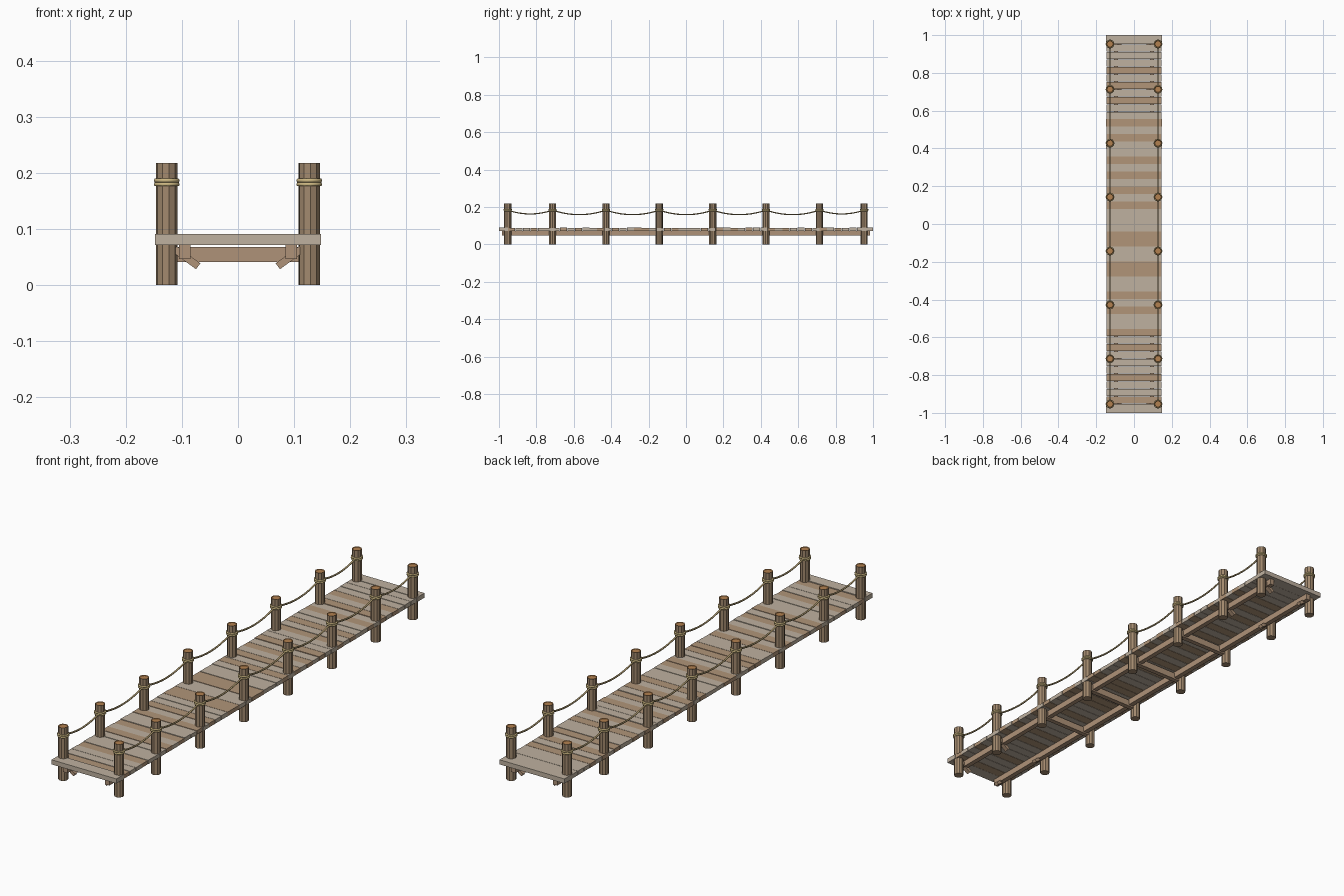
import bpy, bmesh, math, random
from mathutils import Matrix

if "Cube" in bpy.data.objects:
    bpy.data.objects.remove(bpy.data.objects["Cube"])

random.seed(4)


def material(name, rgb):
    m = bpy.data.materials.new(name)
    m.diffuse_color = (*rgb, 1)
    m.use_nodes = True
    m.node_tree.nodes["Principled BSDF"].inputs["Base Color"].default_value = m.diffuse_color
    return m


GREY = material("weathered grey wood", (0.52, 0.44, 0.35))
TAN = material("tan wood", (0.44, 0.30, 0.19))
BEAM = material("beam wood", (0.43, 0.29, 0.19))
POST = material("post wood", (0.36, 0.25, 0.155))
CUT = material("cut end grain", (0.45, 0.22, 0.08))
ROPE = material("rope", (0.38, 0.29, 0.14))
BIND = material("rope binding", (0.60, 0.47, 0.22))


def finish(name, bm, mats):
    me = bpy.data.meshes.new(name)
    bm.normal_update()
    bm.to_mesh(me)
    bm.free()
    for m in mats:
        me.materials.append(m)
    ob = bpy.data.objects.new(name, me)
    bpy.context.collection.objects.link(ob)
    return ob


def box(name, centre, size, mat, tilt=0):
    bm = bmesh.new()
    bmesh.ops.create_cube(bm, size=1, matrix=Matrix.Translation(centre)
                          @ Matrix.Rotation(tilt, 4, 'Y') @ Matrix.Diagonal((*size, 1)))
    return finish(name, bm, [mat])


def tube(name, points, radius, mat, cyclic=False):
    cu = bpy.data.curves.new(name, 'CURVE')
    cu.dimensions = '3D'
    cu.bevel_depth = radius
    cu.bevel_resolution = 1
    cu.use_fill_caps = True
    sp = cu.splines.new('POLY')
    sp.points.add(len(points) - 1)
    for p, co in zip(sp.points, points):
        p.co = (*co, 1)
    sp.use_cyclic_u = cyclic
    cu.materials.append(mat)
    ob = bpy.data.objects.new(name, cu)
    bpy.context.collection.objects.link(ob)
    return ob


POST_X, POST_TOP, POST_R = 0.127, 0.218, 0.019
POST_Y = [-0.953, -0.713, -0.428, -0.143, 0.143, 0.428, 0.713, 0.953]
ROPE_Z = 0.183


def post(x, y):
    # ten-sided log with a recessed end-grain top
    bm = bmesh.new()
    bmesh.ops.create_cone(bm, cap_ends=True, segments=10, radius1=POST_R, radius2=POST_R,
                          depth=POST_TOP, matrix=Matrix.Translation((x, y, POST_TOP / 2))
                          @ Matrix.Rotation(random.random(), 4, 'Z'))
    bm.normal_update()
    top = [f for f in bm.faces if f.normal.z > 0.9]
    for thickness, drop in ((0.003, 0.002), (0.007, 0.0)):
        bmesh.ops.inset_region(bm, faces=top, thickness=thickness)
        for v in {v for f in top for v in f.verts}:
            v.co.z -= drop
    bm.normal_update()
    for f in bm.faces:
        f.material_index = int(f.normal.z > 0.5)
    finish("post", bm, [POST, CUT])

    # two rope turns around the post
    for z in (0.1795, 0.1865):
        ring = [(x + 0.0195 * math.cos(a), y + 0.0195 * math.sin(a), z)
                for a in (i * math.tau / 14 for i in range(14))]
        tube("rope_binding", ring, 0.0037, BIND, True)


# posts, handrail ropes, stringers and braces, on both sides
for s in (-1, 1):
    for y in POST_Y:
        post(s * POST_X, y)
    for y in (POST_Y[0], POST_Y[1], POST_Y[-2], POST_Y[-1]):
        box("knee_brace", (s * 0.092, y, 0.049), (0.052, 0.018, 0.013), BEAM, -s * math.radians(36))
    for a, b in zip(POST_Y, POST_Y[1:]):
        sag = 0.024 * (b - a) / 0.285
        pts = []
        for i in range(13):
            t = i / 12
            pts.append((s * POST_X, a + (b - a) * t, ROPE_Z - sag * 4 * t * (1 - t)))
        tube("handrail_rope", pts, 0.0036, ROPE)
    box("stringer", (s * 0.095, 0, 0.0595), (0.020, 1.97, 0.025), BEAM)

# cross beams between the middle posts
for y in POST_Y[2:-2]:
    box("cross_beam", (0, y, 0.0545), (0.22, 0.02, 0.027), BEAM)

# deck planks: grey boards with tan ones laid in between
for y in (-0.976, 0.976):
    box("end_plank", (0, y, 0.0815), (0.295, 0.048, 0.019), GREY)
TAN_Y = [0.83, 0.745, 0.65, 0.54, 0.455, 0.33, 0.24, 0.16, 0.09, -0.07, -0.11,
         -0.23, -0.27, -0.38, -0.45, -0.56, -0.67, -0.82, -0.92]
COUNT = 48
pitch = 1.904 / COUNT
for i in range(COUNT):
    y = -0.952 + (i + 0.5) * pitch
    mat = TAN if any(abs(y - t) <= pitch / 2 for t in TAN_Y) else GREY
    top = 0.0895 - random.choice((0, 0.001, 0.002))
    length = 0.294 - random.random() * 0.003
    box("plank", (0, y, (top + 0.072) / 2), (length, pitch - 0.0015, top - 0.072), mat)
